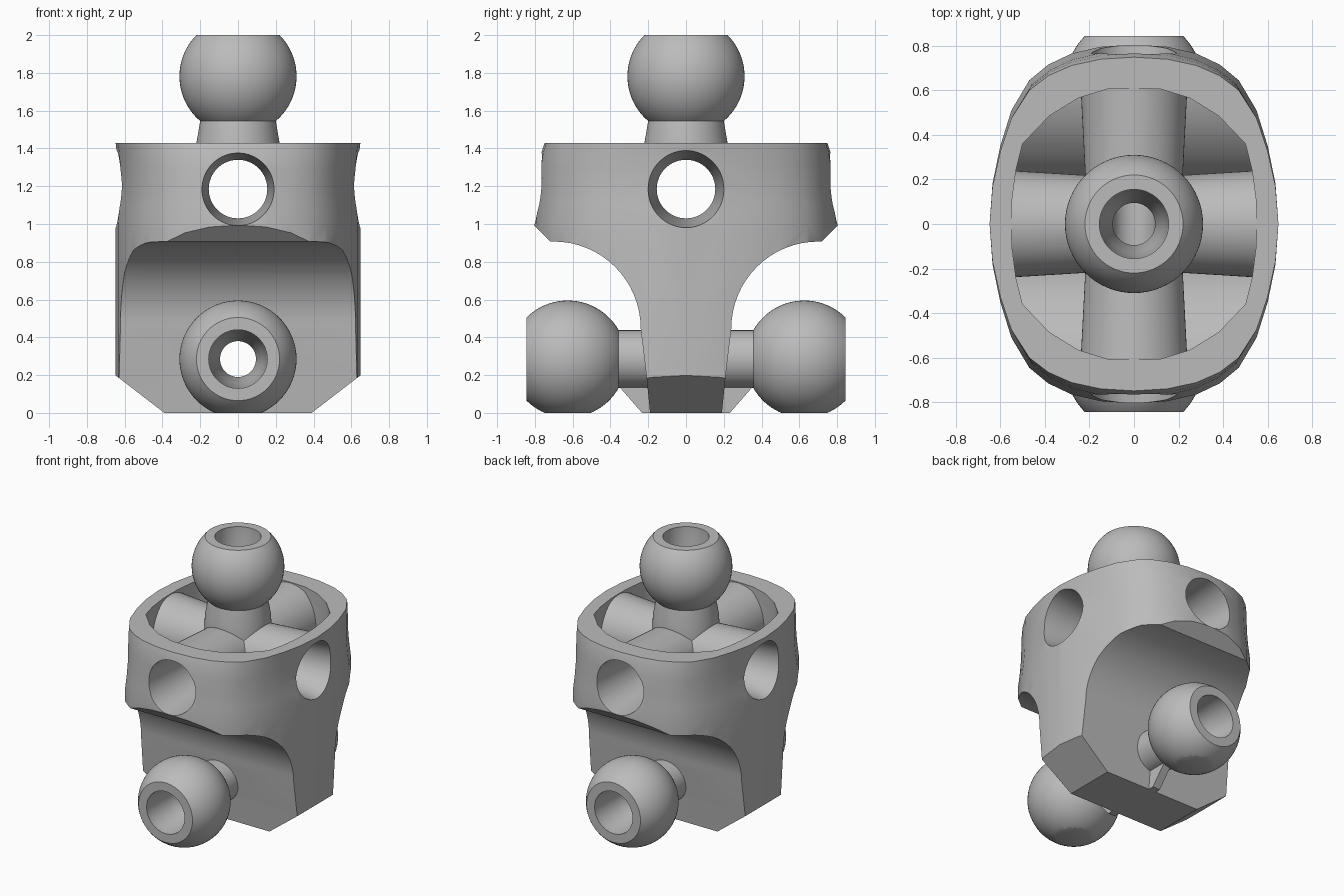
import bpy, bmesh, math
from mathutils import Matrix, Vector

if "Cube" in bpy.data.objects:
    bpy.data.objects.remove(bpy.data.objects["Cube"], do_unlink=True)

SEG = 64
BALL_R = 0.31
CROSS_Z = 1.185      # height of the crossing tubes
LOW_Z = 0.285        # height of the front and back balls


def loft(name, rings, matrix=Matrix()):
    """Closed solid through rings with equal point counts."""
    bm = bmesh.new()
    rows = [[bm.verts.new(matrix @ Vector(p)) for p in ring] for ring in rings]
    n = len(rows[0])
    for a, b in zip(rows, rows[1:]):
        for i in range(n):
            j = (i + 1) % n
            bm.faces.new((a[i], a[j], b[j], b[i]))
    bm.faces.new(rows[0])
    bm.faces.new(rows[-1])
    bmesh.ops.recalc_face_normals(bm, faces=bm.faces)
    mesh = bpy.data.meshes.new(name)
    bm.to_mesh(mesh)
    bm.free()
    obj = bpy.data.objects.new(name, mesh)
    bpy.context.collection.objects.link(obj)
    return obj


def lathe(name, profile, matrix=Matrix()):
    turn = [2 * math.pi * i / SEG for i in range(SEG)]
    return loft(name, [[(r * math.cos(a), r * math.sin(a), t) for a in turn]
                       for r, t in profile], matrix)


def mirrored(half):
    """Profile with its mirror image, as one closed loop."""
    return half + [(-a, b) for a, b in reversed(half)]


def quartered(quarter):
    """Plan outline from one quarter that starts on +y and ends on +x."""
    right = quarter + [(x, -y) for x, y in reversed(quarter) if y > 0]
    return right + [(-x, y) for x, y in reversed(right) if x > 0]


def combine(target, tool, operation):
    mod = target.modifiers.new(operation.title(), 'BOOLEAN')
    mod.operation = operation
    mod.solver = 'EXACT'
    mod.object = tool
    bpy.context.view_layer.objects.active = target
    bpy.ops.object.modifier_apply(modifier=mod.name)
    bpy.data.objects.remove(tool, do_unlink=True)


def along_x(name, profile, width):
    return loft(name, [[(x, y, z) for y, z in profile] for x in (-width, width)])


def arc(cy, cz, r, start, end, steps):
    return [(cy + r * math.cos(math.radians(start + (end - start) * i / steps)),
             cz + r * math.sin(math.radians(start + (end - start) * i / steps)))
            for i in range(steps + 1)]


def axis(kind, z):
    turns = {"front": (90, 'X'), "back": (-90, 'X'), "side": (90, 'Y')}
    angle, about = turns[kind]
    return Matrix.Translation((0, 0, z)) @ Matrix.Rotation(math.radians(angle), 4, about)


def ball_profile(neck, neck_r, center):
    a0, a1 = -math.acos(neck_r / BALL_R), math.acos(0.22 / BALL_R)
    steps = [a0 + (a1 - a0) * i / 24 for i in range(25)]
    return neck + [(BALL_R * math.cos(a), center + BALL_R * math.sin(a)) for a in steps]


# Housing: oval plan, slightly waisted
plan = quartered([(0, 0.805), (0.15, 0.795), (0.28, 0.765), (0.385, 0.715), (0.47, 0.645),
                  (0.55, 0.51), (0.6, 0.35), (0.635, 0.18), (0.648, 0)])
levels = [(-0.1, 1, 1), (1.0, 1, 1), (1.1, 0.985, 0.985), (1.2, 0.975, 0.975),
          (1.3, 0.98, 0.965), (1.38, 0.99, 0.95), (1.43, 1, 0.93)]
body = loft("housing", [[(x * sx, y * sy, z) for x, y in plan] for z, sx, sy in levels])

# Side shape: narrow foot under a wide collar
side = [(0.18, -0.1), (0.21, 0.2)] + arc(0.7, 0.447, 0.46, 180, 90, 16)
side += [(0.72, 0.908), (0.86, 1.05), (0.86, 1.6)]
combine(body, along_x("side_shape", mirrored(side), 1), 'INTERSECT')

# Sloped lower corners of the foot
corners = mirrored([(0.26, -0.1), (0.78, 0.3), (0.78, 1.6)])
combine(body, loft("foot_corners", [[(x, y, z) for x, z in corners] for y in (-1, 1)]), 'INTERSECT')

# Hollow collar, its floor parallel to the underside
opening = quartered([(0, 0.61), (0.12, 0.605), (0.25, 0.565), (0.38, 0.485), (0.5, 0.36),
                     (0.53, 0.24), (0.548, 0.1), (0.55, 0)])
cavity = loft("cavity", [[(x, y, z) for x, y in opening] for z in (0.5, 1.7)])
floor = arc(0.7, 0.447, 0.56, 153, 90, 12) + [(0.7, 1.8)]
combine(cavity, along_x("cavity_floor", mirrored(floor), 1), 'INTERSECT')
combine(body, cavity, 'DIFFERENCE')

# Crossing tubes inside the collar
for kind, reach in (("front", 0.66), ("side", 0.59)):
    tube = [(0.242, -reach), (0.218, -0.2), (0.218, 0.2), (0.242, reach)]
    combine(body, lathe("cross_tube", tube, axis(kind, CROSS_Z)), 'UNION')

# Top ball on its neck, then front and back balls
top = ball_profile([(0.25, 0.96), (0.22, 1.43)], 0.2, 1.782)
combine(body, lathe("top_ball", top), 'UNION')
low = ball_profile([(0.153, 0.05)], 0.153, 0.626)
for kind, sign in (("front", -1), ("back", 1)):
    combine(body, lathe("low_ball", low, axis(kind, LOW_Z)), 'UNION')
    rib = [(sign * y, z) for y, z in ((0.1, -0.1), (0.145, -0.1), (0.39, 0.18), (0.1, 0.18))]
    combine(body, along_x("support_rib", rib, 0.03), 'UNION')

# Tapered bores through the collar
for kind, mouth in (("front", 0.2), ("side", 0.236)):
    bore = [(mouth, -0.9), (0.155, -0.25), (0.155, 0.25), (mouth, 0.9)]
    combine(body, lathe("collar_bore", bore, axis(kind, CROSS_Z)), 'DIFFERENCE')

# Bores through the balls
low_half = [(0.095, 0.45), (0.13, 0.58), (0.155, 0.8), (0.155, 1.0)]
low_bore = [(r, -t) for r, t in reversed(low_half)] + low_half
combine(body, lathe("low_bore", low_bore, axis("front", LOW_Z)), 'DIFFERENCE')
top_bore = [(0.095, LOW_Z), (0.095, 1.6), (0.13, 1.74), (0.155, 1.95), (0.155, 2.1)]
combine(body, lathe("top_bore", top_bore), 'DIFFERENCE')

# Flat base
base = [(-1, -1), (1, -1), (1, 1), (-1, 1)]
combine(body, loft("base_cut", [[(x, y, z) for x, y in base] for z in (-0.5, 0)]), 'DIFFERENCE')

# Grey plastic and shading
grey = bpy.data.materials.new("grey")
grey.use_nodes = True
color = (0.5, 0.5, 0.5, 1)
grey.diffuse_color = color
grey.node_tree.nodes["Principled BSDF"].inputs["Base Color"].default_value = color
body.data.materials.clear()
body.data.materials.append(grey)
for poly in body.data.polygons:
    poly.material_index = 0
bpy.ops.object.select_all(action='DESELECT')
body.select_set(True)
bpy.context.view_layer.objects.active = body
bpy.ops.object.shade_smooth_by_angle(angle=math.radians(30))
